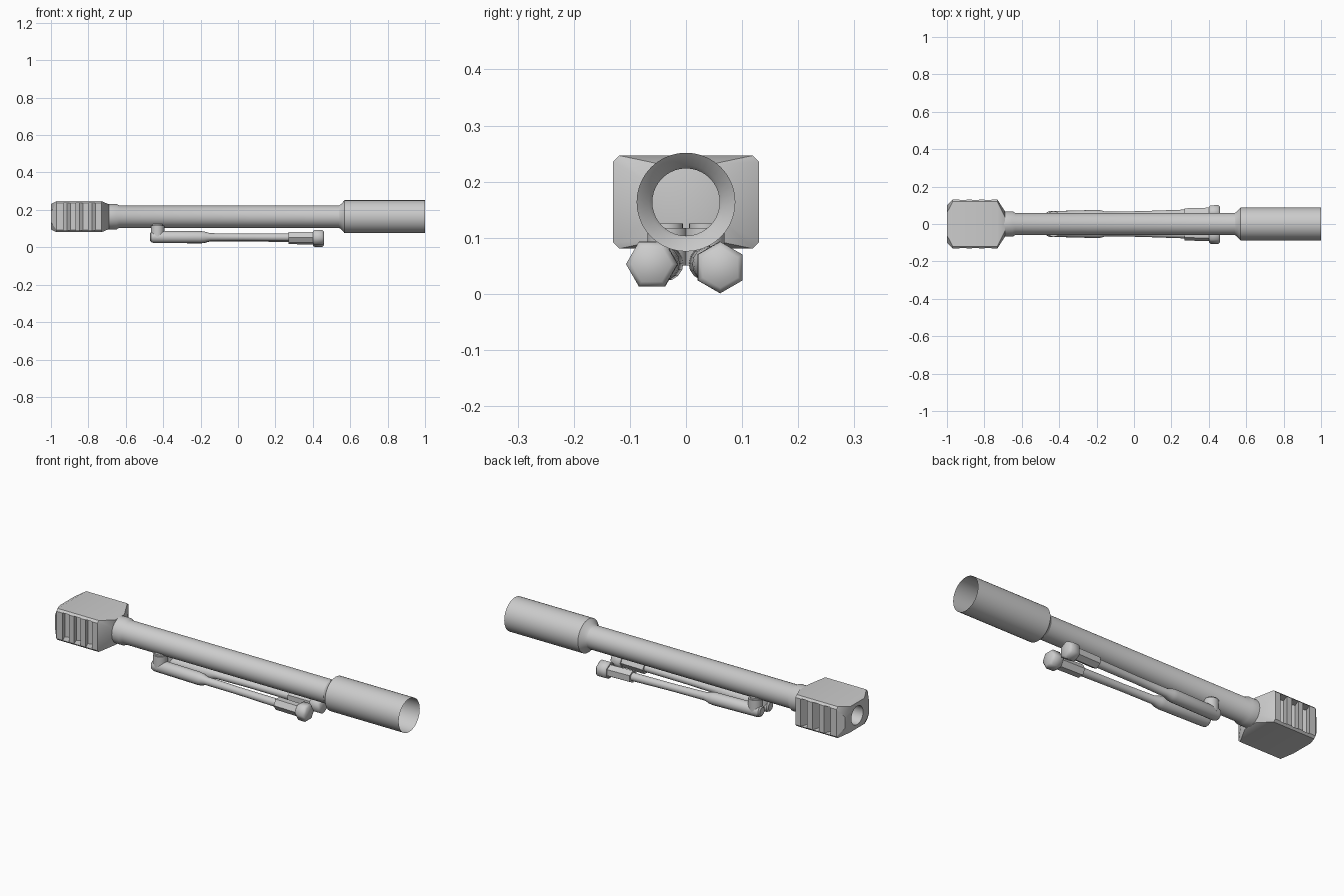
import bpy, bmesh, math
from mathutils import Vector, Matrix

if "Cube" in bpy.data.objects:
    bpy.data.objects.remove(bpy.data.objects["Cube"])

AXIS = Vector((0, 0, 0.1635))


def finish(bm, name, angle=30, normals=True):
    if normals:
        bmesh.ops.recalc_face_normals(bm, faces=bm.faces)
    me = bpy.data.meshes.new(name)
    bm.to_mesh(me)
    bm.free()
    ob = bpy.data.objects.new(name, me)
    bpy.context.collection.objects.link(ob)
    bpy.ops.object.select_all(action='DESELECT')
    ob.select_set(True)
    bpy.context.view_layer.objects.active = ob
    if angle:
        bpy.ops.object.shade_smooth_by_angle(angle=math.radians(angle))
    return ob


def bridge(bm, rings, caps):
    n = len(rings[0])
    for a, b in zip(rings, rings[1:]):
        for i in range(n):
            j = (i + 1) % n
            bm.faces.new((a[i], a[j], b[j], b[i]))
    if caps:
        bm.faces.new(rings[0][::-1])
        bm.faces.new(rings[-1])


def tube(bm, stations, n, caps=True, roll=0.0):
    """stations: (x, y, z, radius); rings stand across x."""
    rings = []
    for x, y, z, r in stations:
        rings.append([bm.verts.new((x, y + r * math.cos(roll + 2 * math.pi * i / n),
                                    z + r * math.sin(roll + 2 * math.pi * i / n)))
                      for i in range(n)])
    bridge(bm, rings, caps)


# barrel and open rear sleeve, one thin-walled turned surface
bm = bmesh.new()
prof = [(-0.71, .068), (-0.65, .068), (-0.635, .060), (0.54, .060),
        (0.55, .066), (0.57, .088), (1.0, .088)]
tube(bm, [(x, 0, AXIS.z, r) for x, r in prof], 40, caps=False)
finish(bm, "barrel")

# muzzle brake: chamfered block lofted along x
bm = bmesh.new()
rings = []
for x, hy, hz, c in [(-1, .10, .068, .04), (-.97, .13, .083, .011),
                     (-.73, .13, .083, .011), (-.69, .068, .066, .03)]:
    pts = [(hy, hz - c), (hy - c, hz), (c - hy, hz), (-hy, hz - c),
           (-hy, c - hz), (c - hy, -hz), (hy - c, -hz), (hy, c - hz)]
    rings.append([bm.verts.new((x, y, AXIS.z + z)) for y, z in pts])
bridge(bm, rings, True)
brake = finish(bm, "muzzle_brake", 0)

# cutters: side gas slots and domed bore
bm = bmesh.new()
for side in (-1, 1):
    for x in (-0.915, -0.848, -0.78):
        m = (Matrix.Translation((x, side * .13, AXIS.z))
             @ Matrix.Rotation(side * math.radians(-20), 4, 'Z')
             @ Matrix.Diagonal((.036, .10, .146, 1)))
        bmesh.ops.create_cube(bm, size=1, matrix=m)
bore = [(-1.05, .049), (-.80, .049)]
bore += [(-.80 + .049 * math.sin(a), .049 * math.cos(a)) for a in (.4, .8, 1.15, 1.45)]
tube(bm, [(x, 0, AXIS.z, r) for x, r in bore], 24)
cutter = finish(bm, "brake_cutter", 0)
mod = brake.modifiers.new("cut", 'BOOLEAN')
mod.object = cutter
mod.operation = 'DIFFERENCE'
mod.solver = 'EXACT'
bpy.ops.object.select_all(action='DESELECT')
brake.select_set(True)
bpy.context.view_layer.objects.active = brake
bpy.ops.object.modifier_apply(modifier="cut")
bpy.data.objects.remove(cutter)
bpy.ops.object.shade_smooth_by_angle(angle=math.radians(30))

# bipod legs folded back under the barrel
for side, label, roll, fz in ((-1, "front", 0.0, .053), (1, "back", math.radians(30), .047)):
    def center(x):
        t = (x + .43) / .88
        return side * (.037 + .024 * t), .055 + (fz - .055) * t

    def stations(prof):
        return [(x, *center(x), r) for x, r in prof]

    # upper housing with rounded end, tapering to a slim rod
    bm = bmesh.new()
    tube(bm, stations([(-.47, .020), (-.464, .028), (-.45, .032), (-.20, .032),
                       (-.18, .030), (-.15, .021), (.03, .019), (.29, .021)]), 16)
    finish(bm, label + "_leg")

    # faceted collar
    bm = bmesh.new()
    tube(bm, stations([(.27, .032), (.405, .032)]), 6, roll=roll)
    finish(bm, label + "_leg_collar")

    # six-sided foot with a softly domed end
    bm = bmesh.new()
    tube(bm, stations([(.40, .038), (.41, .046), (.45, .046), (.46, .036)]), 6, roll=roll)
    finish(bm, label + "_foot", 50)

    # pivot knuckle joining the leg to the barrel
    bm = bmesh.new()
    y, z = center(-.43)
    m = Matrix.Translation((-.43, side * .033, .088))
    bmesh.ops.create_cone(bm, cap_ends=True, segments=20, radius1=.036, radius2=.036,
                          depth=.075, matrix=m)
    top = [e for e in bm.edges if all(v.co.z > .1 for v in e.verts)]
    bmesh.ops.bevel(bm, geom=top, offset=.008, segments=2, affect='EDGES')
    finish(bm, label + "_pivot", 40)
